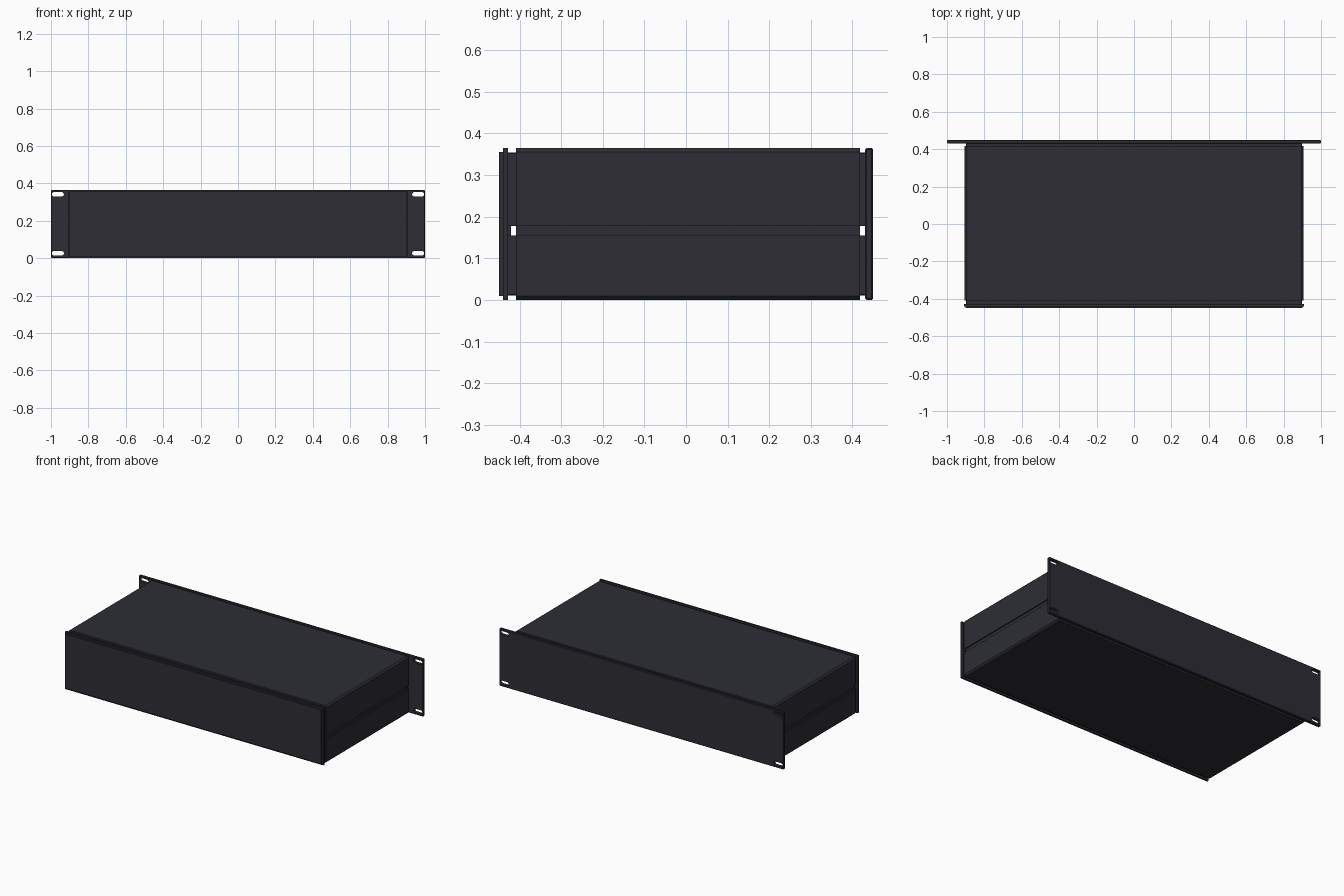
import bpy, bmesh, math

if "Cube" in bpy.data.objects:
    bpy.data.objects.remove(bpy.data.objects["Cube"])

MAT = bpy.data.materials.new("charcoal_metal")
MAT.diffuse_color = (0.026, 0.026, 0.036, 1)
MAT.use_nodes = True
MAT.node_tree.nodes["Principled BSDF"].inputs["Base Color"].default_value = MAT.diffuse_color


def finish(name, bm):
    bmesh.ops.recalc_face_normals(bm, faces=bm.faces)
    me = bpy.data.meshes.new(name)
    bm.to_mesh(me)
    bm.free()
    me.materials.append(MAT)
    ob = bpy.data.objects.new(name, me)
    bpy.context.collection.objects.link(ob)
    return ob


def extrude_y(name, pts, y0, y1):
    """Extrude an (x, z) outline from y0 to y1."""
    bm = bmesh.new()
    face = bm.faces.new([bm.verts.new((x, y0, z)) for x, z in pts])
    ext = bmesh.ops.extrude_face_region(bm, geom=[face])
    verts = [g for g in ext["geom"] if isinstance(g, bmesh.types.BMVert)]
    bmesh.ops.translate(bm, verts=verts, vec=(0, y1 - y0, 0))
    return finish(name, bm)


def box(name, x0, x1, y0, y1, z0, z1):
    return extrude_y(name, [(x0, z0), (x1, z0), (x1, z1), (x0, z1)], y0, y1)


def channel(x, z_open, z_shut, t, c):
    """Chamfered U outline, opening at z_open and closed at z_shut."""
    s = 1 if z_shut > z_open else -1
    half = [(x - t, z_open), (x, z_open), (x, z_shut - s * c), (x - c, z_shut)]
    inner = (x - t, z_shut - s * t)
    return [inner] + half + [(-a, b) for a, b in reversed(half)] + [(-inner[0], inner[1])]


# upper and lower folded covers, with narrower lips at both ends
for name, z_open, z_shut in (("upper", 0.178, 0.365), ("lower", 0.155, 0.0)):
    s = 1 if z_shut > z_open else -1
    extrude_y(name + "_cover", channel(0.906, z_open, z_shut, 0.012, 0.01), -0.408, 0.418)
    lip = channel(0.897, z_open, z_shut - s * 0.011, 0.01, 0.002)
    extrude_y(name + "_rear_lip", lip, -0.43, -0.406)
    extrude_y(name + "_front_lip", lip, 0.416, 0.432)

# recessed side strips between the covers
for side, s in (("left", -1), ("right", 1)):
    a, b = sorted((s * 0.886, s * 0.899))
    box(side + "_side_strip", a, b, -0.408, 0.418, 0.150, 0.183)

# plain end panel: inner step, wide flange, outer plate
box("plain_panel_step", -0.886, 0.886, -0.43, -0.42, 0.012, 0.354)
box("plain_panel_flange", -0.908, 0.908, -0.44, -0.428, 0, 0.365)
box("plain_panel_plate", -0.9, 0.9, -0.45, -0.44, 0.01, 0.355)

# rack panel with slotted ears and chamfered edges
rack = box("rack_panel", -1, 1, 0.43, 0.45, 0, 0.365)
bev = rack.modifiers.new("edge_chamfer", "BEVEL")
bev.width = 0.004
bev.segments = 1
for sx in (-1, 1):
    for z in (0.026, 0.341):
        r, half = 0.012, 0.02
        pts = []
        for i in range(18):
            a = -math.pi / 2 + math.pi * (i if i < 9 else i - 1) / 8
            pts.append((sx * 0.963 + (half if i < 9 else -half) + r * math.cos(a),
                        z + r * math.sin(a)))
        cutter = extrude_y("slot_cutter", pts, 0.4, 0.48)
        cutter.hide_render = True
        cutter.hide_viewport = True
        mod = rack.modifiers.new("ear_slot", "BOOLEAN")
        mod.operation = "DIFFERENCE"
        mod.solver = "EXACT"
        mod.object = cutter
